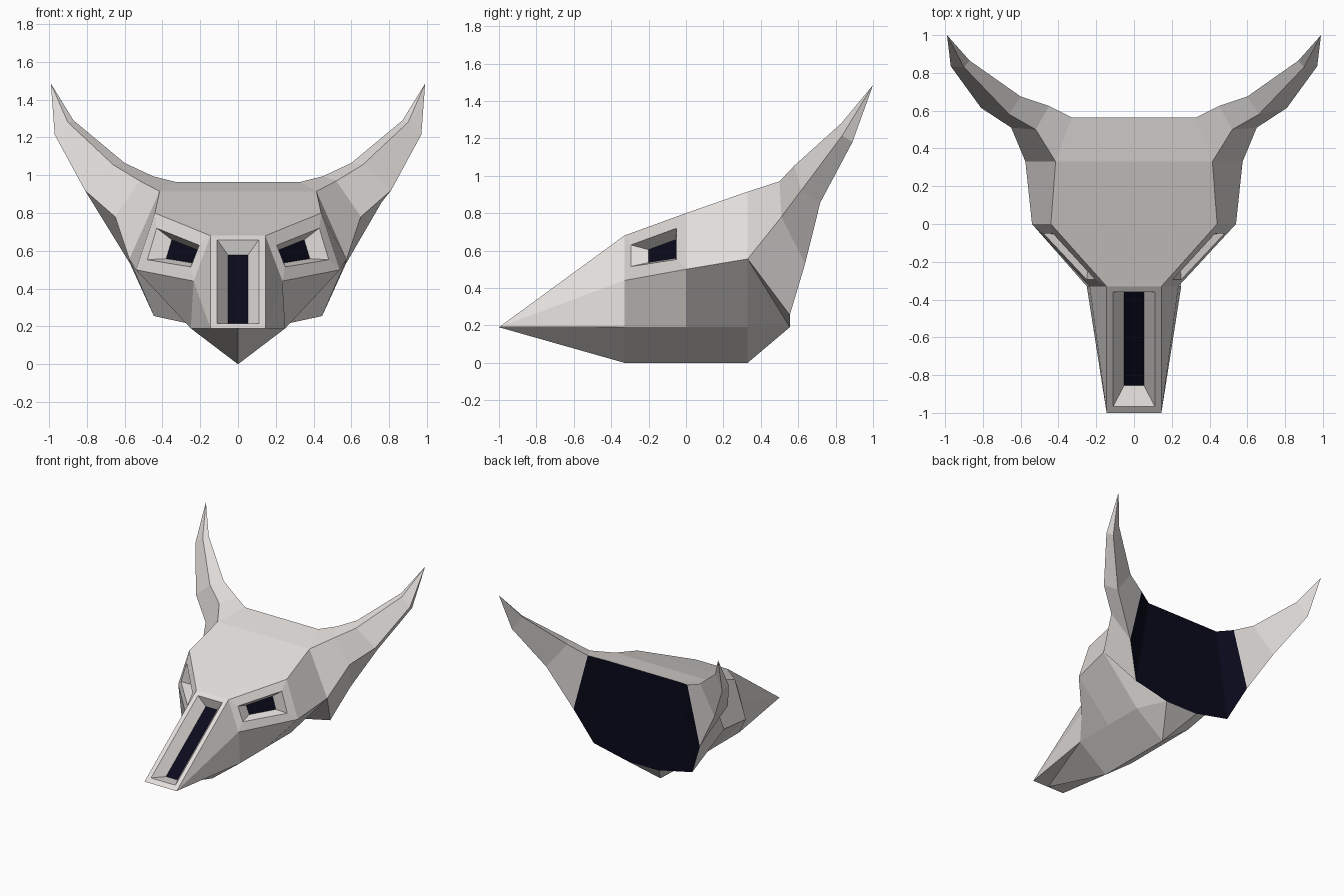
import bpy, bmesh
from mathutils import Vector as V

if "Cube" in bpy.data.objects:
    bpy.data.objects.remove(bpy.data.objects["Cube"])


def material(name, rgb):
    m = bpy.data.materials.new(name)
    m.diffuse_color = (*rgb, 1)
    m.use_nodes = True
    m.node_tree.nodes["Principled BSDF"].inputs["Base Color"].default_value = m.diffuse_color
    return m


bone = material("bone grey", (0.76, 0.73, 0.71))
dark = material("dark inside", (0.003, 0.003, 0.012))


def add(bm, *pts, mirror=True, mat=0):
    """Add one face, and its twin on the other side."""
    bm.faces.new([bm.verts.new(p) for p in pts]).material_index = mat
    if mirror:
        twin = [(-p[0], p[1], p[2]) for p in reversed(pts)]
        bm.faces.new([bm.verts.new(p) for p in twin]).material_index = mat


def recess(bm, outer, rim, floor, mirror=True):
    """Flat frame around an opening, sloped walls and a dark floor."""
    for a, b in ((outer, rim), (rim, floor)):
        for i in range(4):
            j = (i + 1) % 4
            add(bm, a[i], a[j], b[j], b[i], mirror=mirror)
    add(bm, *floor, mirror=mirror, mat=1)


def finish(bm, name, facing):
    """Weld the shell and point its largest face the given way."""
    bmesh.ops.remove_doubles(bm, verts=bm.verts, dist=0.0005)
    bmesh.ops.recalc_face_normals(bm, faces=bm.faces)
    best = max(bm.faces, key=lambda f: abs(f.normal.dot(facing)) * f.calc_area()
               if f.calc_center_median().z > 0.6 else 0)
    if best.normal.dot(facing) < 0:
        bmesh.ops.reverse_faces(bm, faces=bm.faces)
    me = bpy.data.meshes.new(name)
    bm.to_mesh(me)
    bm.free()
    me.materials.append(bone)
    me.materials.append(dark)
    ob = bpy.data.objects.new(name, me)
    bpy.context.collection.objects.link(ob)


# Skull: half cross-sections (crown, brow, cheek, jaw, keel) from front to back
def station(y, brow, cheek, jaw_x=0.25):
    return [V((0, y, brow[1])), V((brow[0], y, brow[1])), V((cheek[0], y, cheek[1])),
            V((jaw_x, y, 0.19)), V((0, y, 0))]


s0 = station(-0.33, (0.145, 0.68), (0.235, 0.44))
s1 = station(0.0, (0.44, 0.80), (0.54, 0.50))
s2 = station(0.33, (0.415, 0.915), (0.575, 0.555))
bm = bmesh.new()
for a, b in ((s0, s1), (s1, s2)):
    for i in range(4):
        if a is s0 and i == 1:
            continue            # eye panel goes here
        add(bm, a[i], a[i + 1], b[i + 1], b[i])

# Eye sockets
rim = [V((0.205, -0.295, 0.63)), V((0.43, -0.05, 0.72)),
       V((0.48, -0.05, 0.553)), V((0.25, -0.295, 0.515))]
mid = sum(rim, V()) / 4
n = (rim[2] - rim[0]).cross(rim[1] - rim[3]).normalized()
if n.x > 0:
    n = -n
floor = [mid + (p - mid) * 0.6 + n * 0.065 for p in rim]
recess(bm, [s0[1], s1[1], s1[2], s0[2]], rim, floor)

# Muzzle: slotted top, sides and underside
tip, chin = V((0.145, -1, 0.19)), V((0, -1, 0.19))
along = (s0[1] - tip).normalized()
inward = V((0, along.z, -along.y)).normalized()


def rect(x, y0, y1, depth=0):
    """Rectangle on the sloping muzzle top, sunk by depth."""
    return [V((sx * x, y, 0.19 + 0.49 * (y + 1) / 0.67)) + inward * depth
            for sx, y in ((-1, y0), (1, y0), (1, y1), (-1, y1))]


recess(bm, rect(0.145, -1, -0.33), rect(0.11, -0.965, -0.36),
       rect(0.052, -0.90, -0.386, 0.077), mirror=False)
add(bm, tip, s0[1], s0[2])
add(bm, tip, s0[2], s0[3])
add(bm, chin, tip, s0[3])
add(bm, chin, s0[3], s0[4])

# Rear rim of the skull: crown strip, jaw corner and underside
crown, crown_mid = V((0.33, 0.565, 0.965)), V((0, 0.565, 0.965))
jaw_end, jaw_corner, heel = V((0.445, 0.555, 0.255)), V((0.145, 0.555, 0.19)), V((0, 0.555, 0.19))
add(bm, s2[0], s2[1], crown, crown_mid)
add(bm, s2[2], s2[3], jaw_corner)
add(bm, s2[2], jaw_corner, jaw_end)
add(bm, s2[3], s2[4], jaw_corner)
add(bm, s2[4], heel, jaw_corner)
finish(bm, "skull", V((0, 0, 1)))

# Horns: four-sided rings (inner, top, outer, under) that taper to a point
rings = [
    [crown, s2[1], s2[2], jaw_end],
    [(0.45, 0.625, 0.995), (0.52, 0.50, 0.97), (0.65, 0.51, 0.78), (0.57, 0.637, 0.53)],
    [(0.60, 0.675, 1.065), (0.66, 0.58, 1.055), (0.81, 0.615, 0.92), (0.76, 0.718, 0.857)],
    [(0.87, 0.865, 1.29), (0.90, 0.83, 1.28), (0.97, 0.835, 1.215), (0.95, 0.89, 1.18)],
]
point = (0.99, 1.0, 1.485)
bm = bmesh.new()
for k, (a, b) in enumerate(zip(rings, rings[1:])):
    for i in range(3 if k == 0 else 4):
        j = (i + 1) % 4
        add(bm, a[i], a[j], b[j], b[i])
for i in range(4):
    add(bm, rings[3][i], rings[3][(i + 1) % 4], point)
finish(bm, "horns", V((0, 0, 1)))

# Dark panel closing the back
bm = bmesh.new()
add(bm, crown, rings[1][0], rings[1][3], mat=1)
add(bm, crown, rings[1][3], jaw_end, mat=1)
add(bm, crown_mid, crown, jaw_end, jaw_corner, heel, mat=1)
finish(bm, "back_opening", V((0, 1, 0)))
